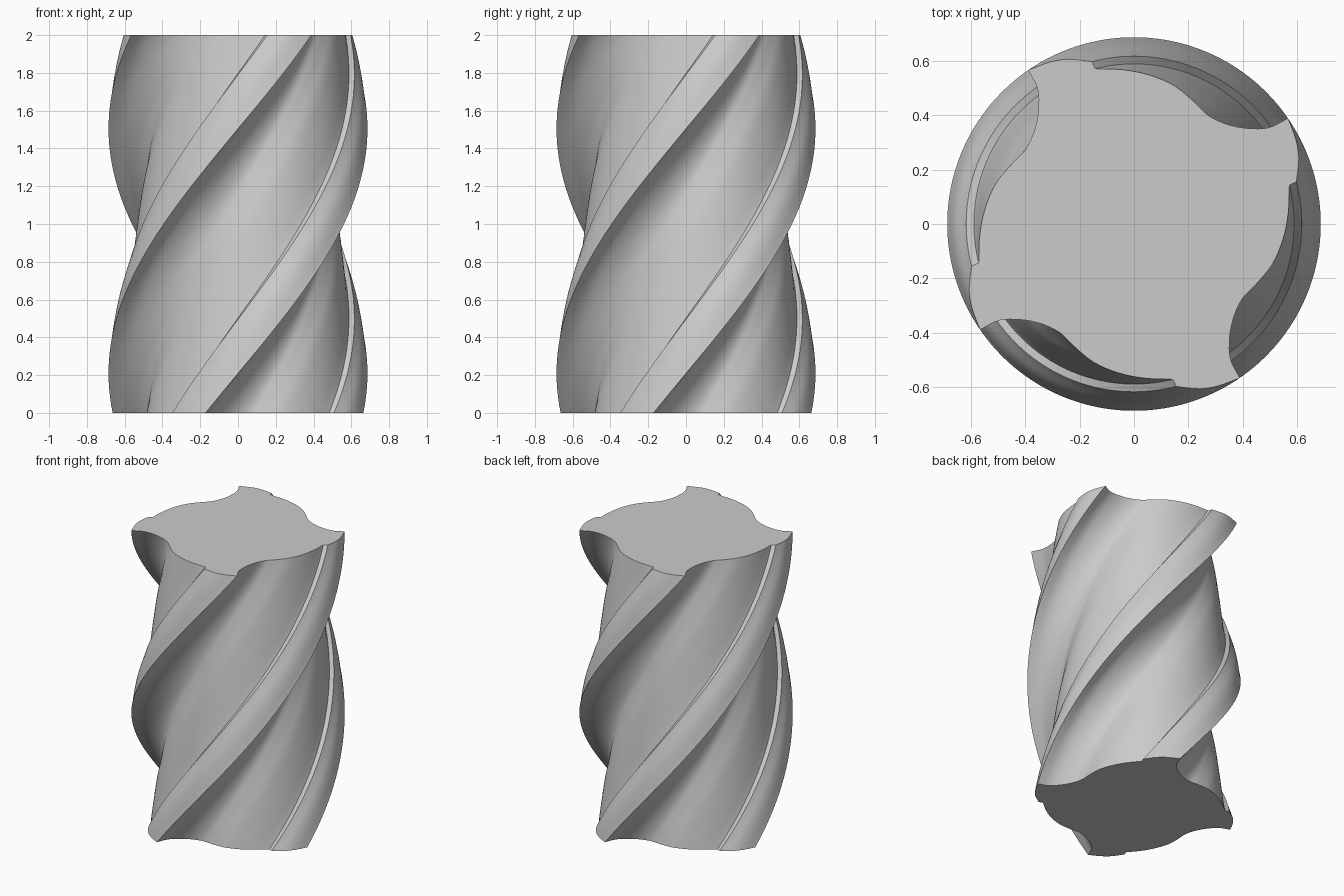
import bpy
import bmesh
from math import radians
from mathutils import Vector, Matrix

cube = bpy.data.objects.get("Cube")
if cube:
    bpy.data.objects.remove(cube)

HEIGHT = 2.0
TWIST = radians(139)
RINGS = 120

# One quarter of the top section, clockwise from the sharp cutting tip
LAND = [(0.565, 0.388), (0.594, 0.31), (0.605, 0.24), (0.596, 0.155)]
FLUTE = [(0.57, 0.143), (0.566, 0.04), (0.547, -0.055), (0.508, -0.147),
         (0.447, -0.222), (0.397, -0.275), (0.365, -0.345), (0.351, -0.42),
         (0.354, -0.495), (0.388, -0.565)]


def smooth_path(points, steps):
    """Catmull-Rom curve through the points, with both ends kept."""
    pts = [Vector(p) for p in points]
    pts = [2 * pts[0] - pts[1]] + pts + [2 * pts[-1] - pts[-2]]
    path = []
    for a, b, c, d in zip(pts, pts[1:], pts[2:], pts[3:]):
        for i in range(steps):
            t = i / steps
            path.append(0.5 * (2 * b + (c - a) * t
                               + (2 * a - 5 * b + 4 * c - d) * t ** 2
                               + (3 * b - a - 3 * c + d) * t ** 3))
    return path + [pts[-2]]


# Full section: four quarters; each flute ends on the next tip
quarter = smooth_path(LAND, 4) + smooth_path(FLUTE, 4)[:-1]
section = []
for k in range(4):
    turn = Matrix.Rotation(radians(-90 * k), 2)
    section += [turn @ p for p in quarter]
section.reverse()

# Twisted column
bm = bmesh.new()
rings = []
for r in range(RINGS + 1):
    f = r / RINGS
    turn = Matrix.Rotation(TWIST * (f - 1), 2)
    rings.append([bm.verts.new((*(turn @ p), HEIGHT * f)) for p in section])
for low, high in zip(rings, rings[1:]):
    for i in range(len(section)):
        bm.faces.new((low[i - 1], low[i], high[i], high[i - 1]))

# Flat end caps
bm.faces.new(rings[-1])
bm.faces.new(rings[0][::-1])

mesh = bpy.data.meshes.new("fluted_cutter")
bm.to_mesh(mesh)
bm.free()
cutter = bpy.data.objects.new("fluted_cutter", mesh)
bpy.context.collection.objects.link(cutter)

# Plain grey metal
grey = bpy.data.materials.new("grey_metal")
grey.use_nodes = True
colour = (0.6, 0.6, 0.6, 1)
grey.diffuse_color = colour
grey.node_tree.nodes["Principled BSDF"].inputs["Base Color"].default_value = colour
mesh.materials.append(grey)

bpy.context.view_layer.objects.active = cutter
cutter.select_set(True)
bpy.ops.object.shade_smooth_by_angle(angle=radians(30))
